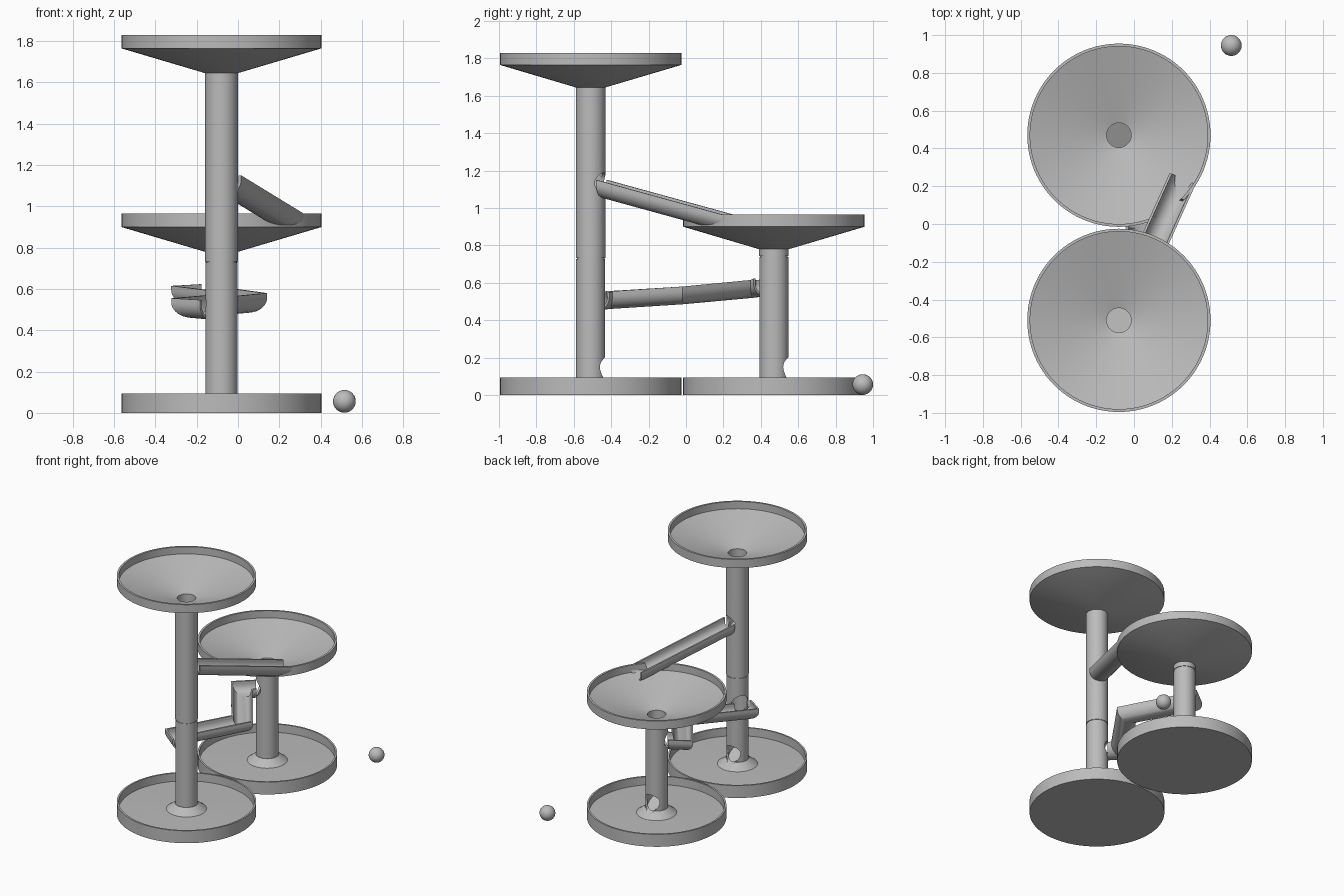
import bpy, bmesh, math
from mathutils import Vector

if "Cube" in bpy.data.objects:
    bpy.data.objects.remove(bpy.data.objects["Cube"])

grey = bpy.data.materials.new("plain grey")
grey.use_nodes = True
grey.diffuse_color = (0.5, 0.5, 0.5, 1)
grey.node_tree.nodes["Principled BSDF"].inputs["Base Color"].default_value = (0.5, 0.5, 0.5, 1)

FRONT = Vector((-0.08, -0.51, 0))
BACK = Vector((-0.08, 0.47, 0))
parts = []


def finish(bm, name, keep=True):
    bmesh.ops.recalc_face_normals(bm, faces=bm.faces)
    mesh = bpy.data.meshes.new(name)
    bm.to_mesh(mesh)
    bm.free()
    mesh.materials.append(grey)
    obj = bpy.data.objects.new(name, mesh)
    bpy.context.collection.objects.link(obj)
    if keep:
        parts.append(obj)
    return obj


def lathe(name, profile, centre, steps=96):
    """Spin a closed (radius, z) outline around a vertical axis."""
    bm = bmesh.new()
    verts = [bm.verts.new((r, 0, z)) for r, z in profile]
    edges = [bm.edges.new((v, verts[i - 1])) for i, v in enumerate(verts)]
    bmesh.ops.spin(bm, geom=verts + edges, cent=(0, 0, 0), axis=(0, 0, 1),
                   angle=math.tau, steps=steps, use_duplicate=False)
    bmesh.ops.remove_doubles(bm, verts=bm.verts, dist=1e-5)
    loose = [e for e in bm.edges if not e.link_faces]
    bmesh.ops.delete(bm, geom=loose, context='EDGES')
    bmesh.ops.translate(bm, verts=bm.verts, vec=centre)
    return finish(bm, name)


def rod(name, start, end, radius, keep=True):
    """Solid cylinder between two points."""
    bm = bmesh.new()
    start, end = Vector(start), Vector(end)
    bmesh.ops.create_cone(bm, cap_ends=True, segments=40, radius1=radius,
                          radius2=radius, depth=(end - start).length)
    rot = (end - start).to_track_quat('Z', 'Y').to_matrix()
    bmesh.ops.rotate(bm, verts=bm.verts, matrix=rot)
    bmesh.ops.translate(bm, verts=bm.verts, vec=(start + end) / 2)
    return finish(bm, name, keep)


def bore(target, start, end, radius):
    """Cut a round hole through a part."""
    cutter = rod("cutter", start, end, radius, keep=False)
    cutter.hide_render = True
    mod = target.modifiers.new("bore", 'BOOLEAN')
    mod.operation = 'DIFFERENCE'
    mod.solver = 'EXACT'
    mod.object = cutter
    bpy.context.view_layer.objects.active = target
    bpy.ops.object.modifier_apply(modifier=mod.name)
    bpy.data.objects.remove(cutter)


def trough(name, path, floor_cut=None, outer=0.075, inner=0.062, lip=0.02):
    """Sweep a U section along a path with mitred corners."""
    arc = [math.pi + math.pi * i / 20 for i in range(21)]
    section = [(-outer, lip)] + [(outer * math.cos(a), outer * math.sin(a)) for a in arc]
    section += [(outer, lip), (inner, lip)]
    section += [(inner * math.cos(a), inner * math.sin(a)) for a in reversed(arc)]
    section += [(-inner, lip)]
    path = [Vector(p) for p in path]
    flat = [(b - a).to_2d().normalized() for a, b in zip(path, path[1:])]
    bm = bmesh.new()
    rings = []
    for i, p in enumerate(path):
        d0, d1 = flat[max(i - 1, 0)], flat[min(i, len(flat) - 1)]
        d = (d0 + d1).normalized()
        side = Vector((d.y, -d.x, 0)) / d.dot(d1)
        rings.append([bm.verts.new(p + side * u + Vector((0, 0, v))) for u, v in section])
    for a, b in zip(rings, rings[1:]):
        for k in range(len(section)):
            bm.faces.new((a[k - 1], a[k], b[k], b[k - 1]))
    bm.faces.new(rings[0])
    bm.faces.new(rings[-1])
    if floor_cut:
        bmesh.ops.recalc_face_normals(bm, faces=bm.faces)
        bmesh.ops.bisect_plane(bm, geom=bm.verts[:] + bm.edges[:] + bm.faces[:],
                               plane_co=(0, 0, floor_cut), plane_no=(0, 0, 1), clear_inner=True)
        bmesh.ops.holes_fill(bm, edges=[e for e in bm.edges if e.is_boundary])
    return finish(bm, name)


def ramp(name, centre, z, aim):
    """Sloping deflector plate inside a column, falling towards aim."""
    bm = bmesh.new()
    bmesh.ops.create_cone(bm, cap_ends=True, segments=40, radius1=0.066, radius2=0.066, depth=0.01)
    aim = Vector(aim).to_2d().normalized()
    for v in bm.verts:
        v.co.z += z - 0.8 * v.co.to_2d().dot(aim)
    bmesh.ops.translate(bm, verts=bm.verts, vec=centre)
    return finish(bm, name)


def tray(name, centre):
    # shallow round dish with a raised collar for the column
    return lathe(name, [(0, 0), (0.485, 0), (0.485, 0.095), (0.472, 0.095), (0.472, 0.032),
                        (0.14, 0.04), (0.08, 0.085), (0.064, 0.085), (0.064, 0.04), (0, 0.04)], centre)


def funnel(name, centre, z):
    shape = [(0.065, 0), (0.08, 0), (0.485, 0.12), (0.485, 0.185),
             (0.47, 0.185), (0.47, 0.13), (0.065, 0.012)]
    return lathe(name, [(r, z + h) for r, h in shape], centre)


def column(name, centre, top, seam):
    # tube with a fine joint groove
    shape = [(0.065, 0.04), (0.078, 0.04), (0.078, seam - 0.003), (0.074, seam - 0.003),
             (0.074, seam + 0.003), (0.079, seam + 0.003), (0.079, top), (0.065, top)]
    return lathe(name, shape, centre, 64)


# Trays, columns and funnels
front_tray = tray("front_tray", FRONT)
back_tray = tray("back_tray", BACK)
front_column = column("front_column", FRONT, 1.65, 0.73)
back_column = column("back_column", BACK, 0.785, 0.74)
top_funnel = funnel("top_funnel", FRONT, 1.645)
lower_funnel = funnel("lower_funnel", BACK, 0.78)

# Straight chute from the tall column into the lower funnel
chute_dir = Vector((0.45, 1, -0.275))
chute_start = Vector((-0.053, -0.45, 1.13))
trough("upper_chute", [chute_start, chute_start + chute_dir * 0.69], floor_cut=0.895)
bore(lower_funnel, chute_start + chute_dir * 0.3, chute_start + chute_dir * 0.6, 0.061)
bore(front_column, chute_start - chute_dir * 0.06, chute_start + chute_dir * 0.15, 0.06)
ramp("upper_ramp", FRONT, 1.09, chute_dir)

# Zigzag chute between the two columns
bends = [Vector(p) for p in ((-0.14, -0.47, 0.527), (-0.22, -0.41, 0.535), (0.05, -0.02, 0.56),
                             (-0.22, 0.36, 0.595), (-0.14, 0.42, 0.603))]
trough("zigzag_chute", bends)
bore(front_column, FRONT + Vector((0, 0, 0.53)), bends[1], 0.06)
bore(back_column, BACK + Vector((0, 0, 0.605)), bends[3], 0.06)
ramp("middle_ramp", BACK, 0.56, bends[3] - BACK)

# Outlets at the foot of each column
for label, centre, tube, dish in (("front", FRONT, front_column, front_tray),
                                  ("back", BACK, back_column, back_tray)):
    for part in (tube, dish):
        bore(part, centre + Vector((0, 0, 0.17)), centre + Vector((0, 0.16, 0.105)), 0.06)
    ramp(label + "_outlet_ramp", centre, 0.1, (0, 1, 0))

# Loose ball
bm = bmesh.new()
bmesh.ops.create_uvsphere(bm, u_segments=40, v_segments=24, radius=0.055)
bmesh.ops.translate(bm, verts=bm.verts, vec=(0.515, 0.945, 0.056))
finish(bm, "ball")

# Smooth shading with sharp rims
bpy.ops.object.select_all(action='DESELECT')
for obj in parts:
    obj.select_set(True)
bpy.context.view_layer.objects.active = parts[0]
bpy.ops.object.shade_smooth_by_angle(angle=math.radians(30))
